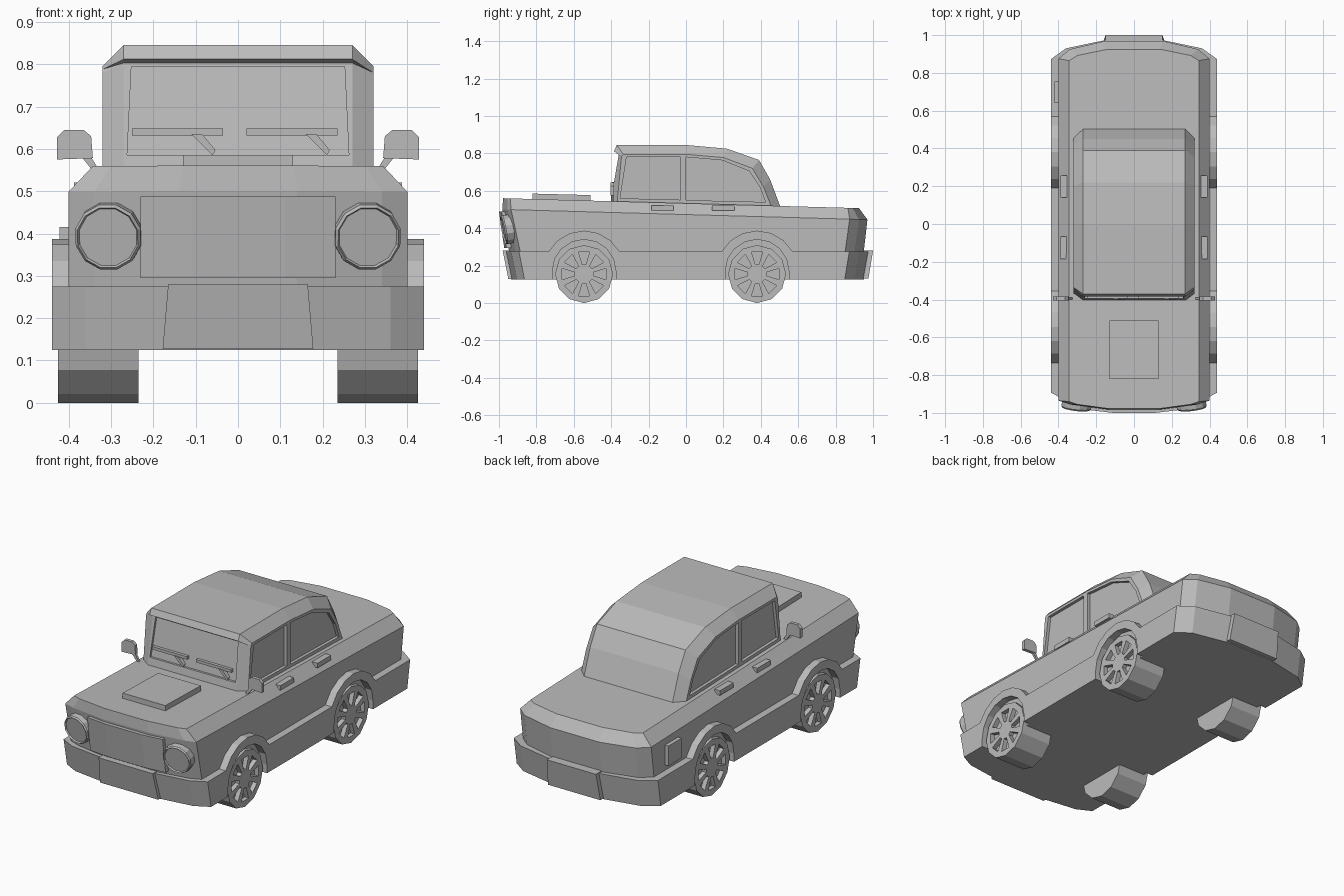
import bpy, bmesh
from math import sin, cos, pi, radians
from mathutils import Matrix, Vector

default = bpy.data.objects.get("Cube")
if default:
    bpy.data.objects.remove(default)

grey = bpy.data.materials.new("plain grey")
grey.use_nodes = True
grey.diffuse_color = (0.5, 0.5, 0.5, 1)
grey.node_tree.nodes["Principled BSDF"].inputs["Base Color"].default_value = (0.5, 0.5, 0.5, 1)


def loft(name, rings):
    """Skin a closed solid over rings that have the same number of points."""
    bm = bmesh.new()
    rows = [[bm.verts.new(p) for p in ring] for ring in rings]
    n = len(rows[0])
    for a, b in zip(rows, rows[1:]):
        for i in range(n):
            j = (i + 1) % n
            bm.faces.new((a[i], a[j], b[j], b[i]))
    bm.faces.new(rows[0][::-1])
    bm.faces.new(rows[-1])
    bmesh.ops.recalc_face_normals(bm, faces=bm.faces)
    mesh = bpy.data.meshes.new(name)
    bm.to_mesh(mesh)
    bm.free()
    mesh.materials.append(grey)
    obj = bpy.data.objects.new(name, mesh)
    bpy.context.collection.objects.link(obj)
    return obj


def prism_x(name, profile, x0, x1):
    return loft(name, [[(x, y, z) for y, z in profile] for x in (x0, x1)])


def prism_y(name, profile, y0, y1):
    return loft(name, [[(x, y, z) for x, z in profile] for y in (y0, y1)])


def box(name, x0, x1, y0, y1, z0, z1):
    return prism_x(name, [(y0, z0), (y1, z0), (y1, z1), (y0, z1)], x0, x1)


def plan(half, z, slope=0.0):
    """Ring at height z from half an outline, mirrored across x."""
    full = half + [(-x, y) for x, y in reversed(half)]
    return [(x, y, z - slope * y) for x, y in full]


def cut(obj, cutters):
    for c in cutters:
        c.hide_render = True
        mod = obj.modifiers.new("cut", "BOOLEAN")
        mod.operation = "DIFFERENCE"
        mod.solver = "EXACT"
        mod.object = c
    graph = bpy.context.evaluated_depsgraph_get()
    mesh = bpy.data.meshes.new_from_object(obj.evaluated_get(graph))
    obj.modifiers.clear()
    obj.data = mesh
    for c in cutters:
        bpy.data.objects.remove(c)


def arc(cy, cz, r, a0, a1, steps):
    angles = [radians(a0 + (a1 - a0) * i / steps) for i in range(steps + 1)]
    return [(cy + r * cos(a), cz + r * sin(a)) for a in angles]


SIDES = (("left", 1), ("right", -1))
AXLES = (("front", -0.545), ("rear", 0.38))
SLOPE = 0.028

# Main body: floor, sill, belt line and sloping deck
floor = [(.14, -.925), (.34, -.89), (.40, -.87), (.40, .845), (.34, .89), (.15, .94)]
sill = [(.14, -.945), (.34, -.91), (.40, -.885), (.40, .85), (.34, .90), (.15, .95)]
belt = [(.14, -.982), (.34, -.955), (.40, -.935), (.40, .875), (.34, .925), (.15, .97)]
deck = [(.13, -.978), (.30, -.955), (.343, -.94), (.343, .865), (.30, .892), (.14, .925)]
loft("body", [plan(floor, .125), plan(sill, .27),
              plan(belt, .473, SLOPE), plan(deck, .533, SLOPE)])

# Bumpers, number plates and grille
for name, half, lean in (
        ("front_bumper", [(.14, -.965), (.36, -.935), (.44, -.893), (.44, -.84)], .03),
        ("rear_bumper", [(.44, .82), (.44, .873), (.36, .93), (.14, .976)], -.025)):
    low = [(x, y + lean if abs(y) > .85 else y) for x, y in half]
    loft(name, [plan(low, .125), plan(half, .275)])
loft("front_plate", [plan([(.178, -.95), (.178, -.90)], .128),
                     plan([(.165, -.98), (.165, -.93)], .28)])
loft("rear_plate", [plan([(.16, .975), (.16, .91)], .13),
                    plan([(.15, 1.0), (.15, .93)], .28)])
loft("grille", [plan([(.11, -.972), (.23, -.96), (.23, -.91)], .295),
                plan([(.11, -1.0), (.23, -.986), (.23, -.94)], .488)])

# Side skirts with raised wheel arches
skirt = [(-.893, .275)]
for _, y in AXLES:
    skirt += arc(y, .17, .217, 151, 29, 6)
skirt += [(.873, .275), (.848, .125)]
for _, y in reversed(AXLES):
    skirt += [(y + .17, .125)] + arc(y, .17, .17, 0, 180, 8) + [(y - .17, .125)]
skirt += [(-.863, .125)]
for side, s in SIDES:
    prism_x(side + "_skirt", skirt, s * .39, s * .44)

# Wheels with eight recessed openings around the hub
for side, s in SIDES:
    for end, y in AXLES:
        wheel = prism_x(f"{end}_{side}_wheel", arc(y, .155, .155, -90, 240, 11),
                        s * .235, s * .425)
        holes = []
        for k in range(8):
            a = k * pi / 4
            hole = [(y + r * cos(a) - w * sin(a), .155 + r * sin(a) + w * cos(a))
                    for r, w in ((.05, -.009), (.118, -.03), (.118, .03), (.05, .009))]
            holes.append(prism_x("hole_cutter", hole, s * .40, s * .46))
        cut(wheel, holes)

# Cabin: full profile in the middle, smaller one on the flanks
middle = [(-.41, .50), (-.358, .803), (-.385, .812), (-.37, .845), (0, .845),
          (.22, .825), (.39, .765), (.45, .66), (.51, .50)]
flank = [(-.372, .50), (-.345, .78), (-.342, .788), (-.335, .795), (0, .795),
         (.20, .778), (.355, .72), (.415, .62), (.462, .50)]
cabin = loft("cabin", [[(x, y, z) for y, z in prof] for x, prof in
                       ((-.32, flank), (-.27, middle), (.27, middle), (.32, flank))])
front_window = [(-.352, .56), (-.03, .552), (-.03, .78), (-.318, .78)]
rear_window = [(0, .55), (.425, .54), (.395, .62), (.338, .705), (.195, .763), (0, .78)]
cutters = [prism_x("window_cutter", w, s * .303, s * .36)
           for w in (front_window, rear_window) for _, s in SIDES]
glass = [(-.262, .585), (.262, .585), (.252, .795), (-.252, .795)]
cutters.append(loft("windscreen_cutter", [
    [(x, -.6, z) for x, z in glass],
    [(x, -.41 + .172 * (z - .50) + .012, z) for x, z in glass]]))
cut(cabin, cutters)

# Wipers
for name, x in (("right", -.25), ("left", .02)):
    box(name + "_wiper_blade", x, x + .215, -.395, -.378, .632, .648)
    prism_y(name + "_wiper_arm", [(x + .14, .635), (x + .165, .635),
                                  (x + .197, .597), (x + .19, .585)], -.40, -.372)

# Bonnet scoop
prism_x("bonnet_scoop", [(-.82, .54), (-.82, .585), (-.51, .577), (-.51, .53)], -.13, .13)

# Headlights with a recessed lens, mirrors and door handles on both sides
for side, s in SIDES:
    turn = (Matrix.Translation((s * .308, -.978, .39))
            @ Matrix.Rotation(s * .12, 4, "Z") @ Matrix.Rotation(.17, 4, "X"))
    rings = [[turn @ Vector((x, d, z)) for x, z in arc(0, 0, r, 15, 345, 11)]
             for r, d in ((.08, .07), (.08, .008), (.074, 0), (.07, .008))]
    loft(side + "_headlight", rings)
    shell = [(.343, .578), (.428, .575), (.428, .627), (.41, .645), (.365, .645), (.347, .63)]
    prism_y(side + "_mirror", [(s * x, z) for x, z in shell], -.404, -.385)
    stem = [(.322, .54), (.337, .54), (.367, .578), (.35, .585)]
    prism_y(side + "_mirror_stem", [(s * x, z) for x, z in stem], -.40, -.388)
    for end, y in (("front", -.185), ("rear", .14)):
        box(f"{end}_{side}_handle", s * .355, s * .388, y, y + .118, .495, .521)

# Fuel flap
box("fuel_flap", -.422, -.39, .64, .755, .305, .415)
